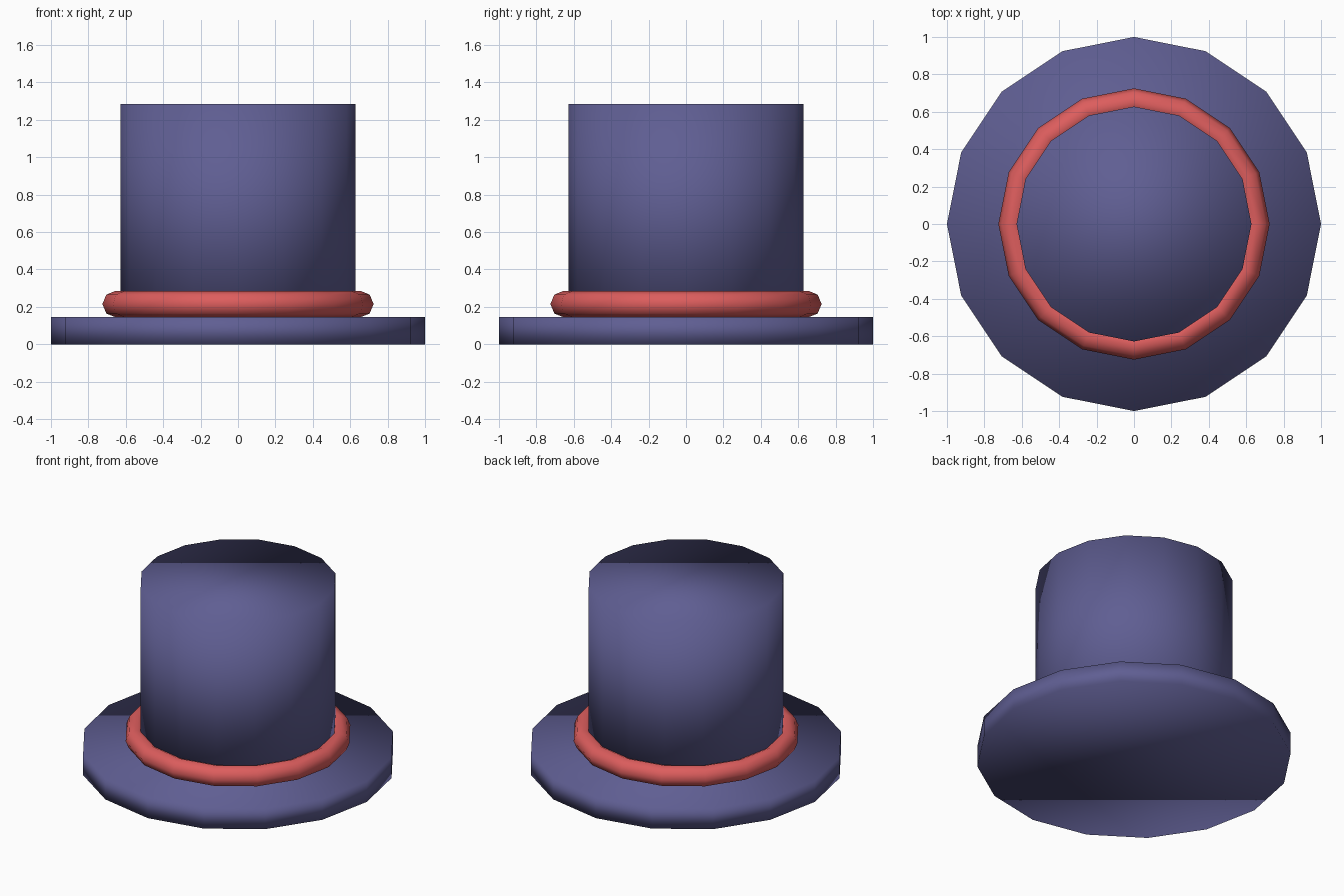
import bpy

if "Cube" in bpy.data.objects:
    bpy.data.objects.remove(bpy.data.objects["Cube"])

SIDES = 16


def finish(name, color):
    obj = bpy.context.object
    obj.name = name
    mat = bpy.data.materials.get(color[0])
    if mat is None:
        mat = bpy.data.materials.new(color[0])
        mat.diffuse_color = color[1]
        mat.use_nodes = True
        mat.node_tree.nodes["Principled BSDF"].inputs["Base Color"].default_value = mat.diffuse_color
    obj.data.materials.append(mat)
    bpy.ops.object.shade_smooth()
    return obj


def disc(name, radius, z0, z1, color):
    bpy.ops.mesh.primitive_cylinder_add(
        vertices=SIDES, radius=radius, depth=z1 - z0, location=(0, 0, (z0 + z1) / 2))
    return finish(name, color)


FELT = ("felt", (0.115, 0.112, 0.29, 1))
RIBBON = ("ribbon", (0.72, 0.11, 0.11, 1))

# Wide brim and tall crown
disc("brim", 1.0, 0.0, 0.145, FELT)
disc("crown", 0.628, 0.14, 1.285, FELT)

# Rounded band sitting on the brim
bpy.ops.mesh.primitive_torus_add(
    major_segments=SIDES, minor_segments=8,
    major_radius=0.654, minor_radius=0.071, location=(0, 0, 0.215))
finish("band", RIBBON)
